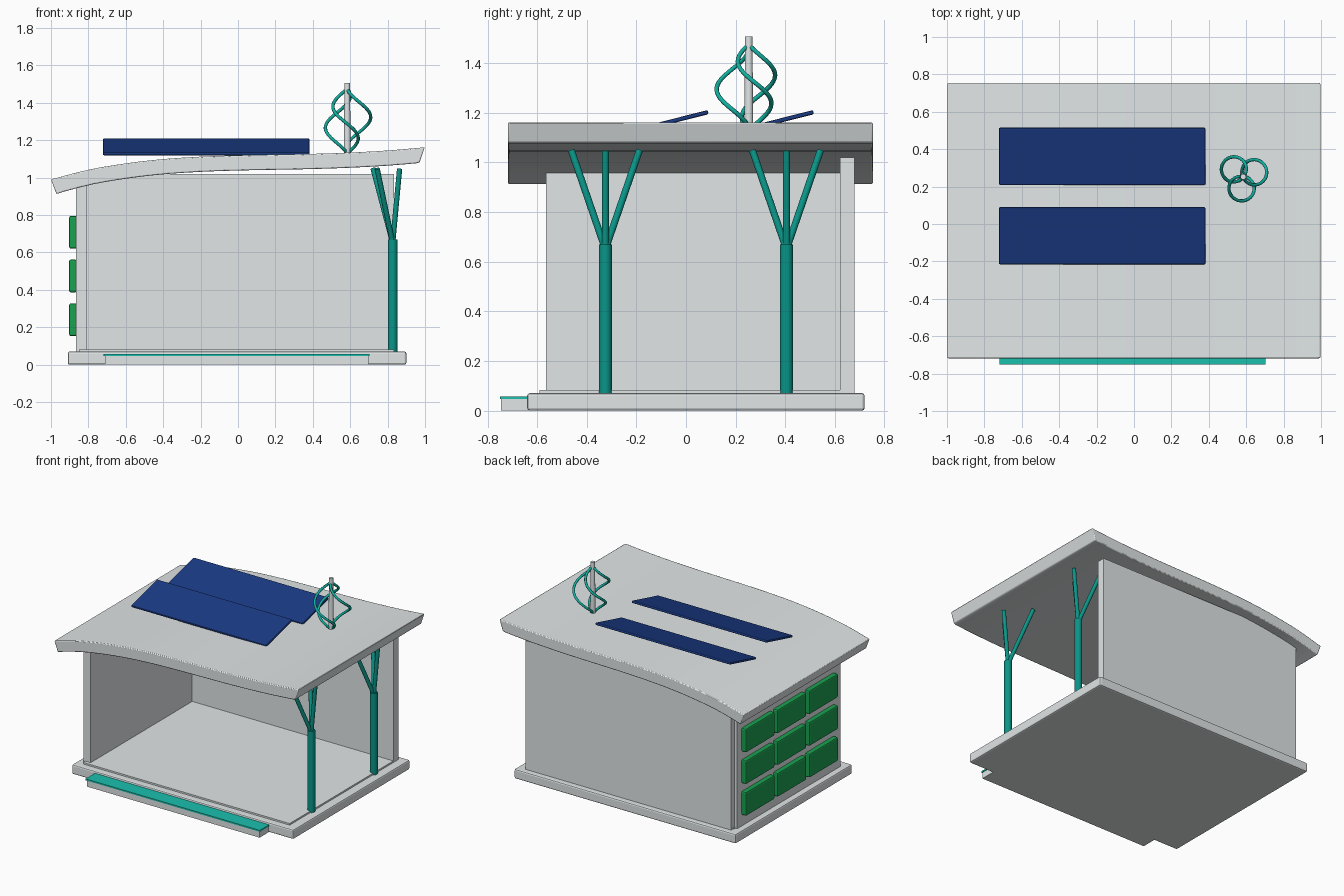
import bpy, bmesh, math
from mathutils import Vector

if "Cube" in bpy.data.objects:
    bpy.data.objects.remove(bpy.data.objects["Cube"])


def material(name, rgb):
    m = bpy.data.materials.new(name)
    m.diffuse_color = (*rgb, 1)
    m.use_nodes = True
    m.node_tree.nodes["Principled BSDF"].inputs["Base Color"].default_value = m.diffuse_color
    return m


GREY = material("pale_grey", (0.75, 0.79, 0.80))
TEAL = material("bright_teal", (0.011, 0.53, 0.42))
DEEP_TEAL = material("deep_teal", (0.003, 0.30, 0.245))
BLADE_TEAL = material("blade_teal", (0.006, 0.43, 0.35))
NAVY = material("navy", (0.010, 0.043, 0.235))
GREEN = material("leaf_green", (0.010, 0.36, 0.08))


def finish(name, bm, mat, bevel=0.0, smooth=False):
    bmesh.ops.recalc_face_normals(bm, faces=bm.faces[:])
    me = bpy.data.meshes.new(name)
    bm.to_mesh(me)
    bm.free()
    me.materials.append(mat)
    ob = bpy.data.objects.new(name, me)
    bpy.context.collection.objects.link(ob)
    if bevel:
        mod = ob.modifiers.new("soft_edges", 'BEVEL')
        mod.width, mod.segments = bevel, 2
        mod.limit_method, mod.angle_limit = 'ANGLE', math.radians(40)
    if smooth:
        bpy.ops.object.select_all(action='DESELECT')
        ob.select_set(True)
        bpy.context.view_layer.objects.active = ob
        bpy.ops.object.shade_smooth_by_angle(angle=math.radians(35))
    return ob


def box(name, x, y, z, mat, bevel=0.0):
    """Box from (min, max) ranges; its origin sits at its centre."""
    bm = bmesh.new()
    bmesh.ops.create_cube(bm, size=1)
    for v in bm.verts:
        v.co = [c * (r[1] - r[0]) for c, r in zip(v.co, (x, y, z))]
    ob = finish(name, bm, mat, bevel)
    ob.location = [sum(r) / 2 for r in (x, y, z)]
    return ob


def rod(name, a, b, r1, r2, mat, sides=20):
    """Round bar between two points."""
    a, b = Vector(a), Vector(b)
    bm = bmesh.new()
    bmesh.ops.create_cone(bm, cap_ends=True, segments=sides, radius1=r1,
                          radius2=r2, depth=(b - a).length)
    ob = finish(name, bm, mat, smooth=True)
    ob.location = (a + b) / 2
    ob.rotation_euler = (b - a).to_track_quat('Z', 'Y').to_euler()
    return ob


# Base, floor and walls
box("base_slab", (-0.91, 0.90), (-0.64, 0.72), (0, 0.07), GREY, 0.01)
box("floor", (-0.85, 0.835), (-0.59, 0.66), (0.06, 0.082), GREY)
box("side_wall", (-0.865, -0.808), (-0.565, 0.64), (0.07, 0.957), GREY)
box("back_wall", (-0.845, 0.835), (0.62, 0.68), (0.07, 1.02), GREY)

# Front step with its coloured tread
box("step", (-0.71, 0.698), (-0.745, -0.62), (0.0, 0.046), GREY)
box("step_tread", (-0.72, 0.703), (-0.75, -0.62), (0.046, 0.057), TEAL)

# Planter blocks on the side wall, three by three
for row in range(3):
    for col in range(3):
        y, z = -0.32 + 0.37 * col, 0.24 + 0.234 * row
        box(f"planter_{row}_{col}", (-0.903, -0.862), (y - 0.168, y + 0.168),
            (z - 0.088, z + 0.088), GREEN, 0.01)

# Curved roof: smooth top curve, thickened along its normal and extruded in y
keys = [(-1.0, 0.99), (-0.8, 1.042), (-0.6, 1.076), (-0.4, 1.099), (-0.2, 1.112),
        (0, 1.119), (0.2, 1.123), (0.4, 1.127), (0.6, 1.134), (0.8, 1.145), (0.998, 1.162)]
top = []
for i in range(len(keys) - 1):
    p0, p1, p2, p3 = (Vector(keys[min(max(i + k, 0), len(keys) - 1)]) for k in (-1, 0, 1, 2))
    for t in (0, 0.33, 0.67):
        top.append(0.5 * (2 * p1 + (p2 - p0) * t + (2 * p0 - 5 * p1 + 4 * p2 - p3) * t * t
                          + (3 * p1 - p0 - 3 * p2 + p3) * t ** 3))
top.append(Vector(keys[-1]))
bottom = []
for i, p in enumerate(top):
    d = (top[min(i + 1, len(top) - 1)] - top[max(i - 1, 0)]).normalized()
    bottom.append(p + Vector((d.y, -d.x)) * 0.081)
bottom[0].x += 0.008    # ends slope inward towards the underside
bottom[-1].x -= 0.034
bm = bmesh.new()
rings = [[bm.verts.new((p.x, y, p.y)) for p in top + bottom[::-1]] for y in (-0.718, 0.754)]
n = len(rings[0])
for i in range(n):
    j = (i + 1) % n
    bm.faces.new((rings[0][i], rings[0][j], rings[1][j], rings[1][i]))
for ring in rings:
    bm.faces.new(ring)
finish("roof", bm, GREY, 0.006, smooth=True)

# Tilted solar panels
for i, y in enumerate((-0.063, 0.362)):
    panel = box(f"solar_panel_{i}", (-0.722, 0.382), (y - 0.157, y + 0.157),
                (1.156, 1.173), NAVY, 0.006)
    panel.rotation_euler.x = math.radians(14.2)

# Branching columns
CX = 0.827
for i, y in enumerate((-0.325, 0.405)):
    rod(f"column_{i}", (CX, y, 0.07), (CX, y, 0.67), 0.026, 0.026, DEEP_TEAL)
    for j, (x, dy) in enumerate(((0.744, -0.137), (0.864, 0), (0.722, 0.137))):
        rod(f"branch_{i}_{j}", (CX, y, 0.65), (x, y + dy, 1.048), 0.014, 0.014, DEEP_TEAL, 12)

# Wind turbine: mast and three half-turn helical blades
TX, TY = 0.584, 0.253
rod("turbine_mast", (TX, TY, 1.11), (TX, TY, 1.507), 0.018, 0.015, GREY)
for i in range(3):
    cu = bpy.data.curves.new(f"turbine_blade_{i}", 'CURVE')
    cu.dimensions = '3D'
    cu.bevel_depth, cu.bevel_resolution = 0.009, 2
    cu.use_fill_caps = True
    sp = cu.splines.new('POLY')
    sp.points.add(40)
    for k, pt in enumerate(sp.points):
        t = k / 40
        r = 0.012 + 0.118 * math.sin(math.pi * t)
        a = math.radians(22 + 120 * i) - math.pi * (t - 0.5)
        pt.co = (TX + r * math.cos(a), TY + r * math.sin(a), 1.14 + 0.325 * t, 1)
    cu.materials.append(BLADE_TEAL)
    bpy.context.collection.objects.link(bpy.data.objects.new(f"turbine_blade_{i}", cu))
